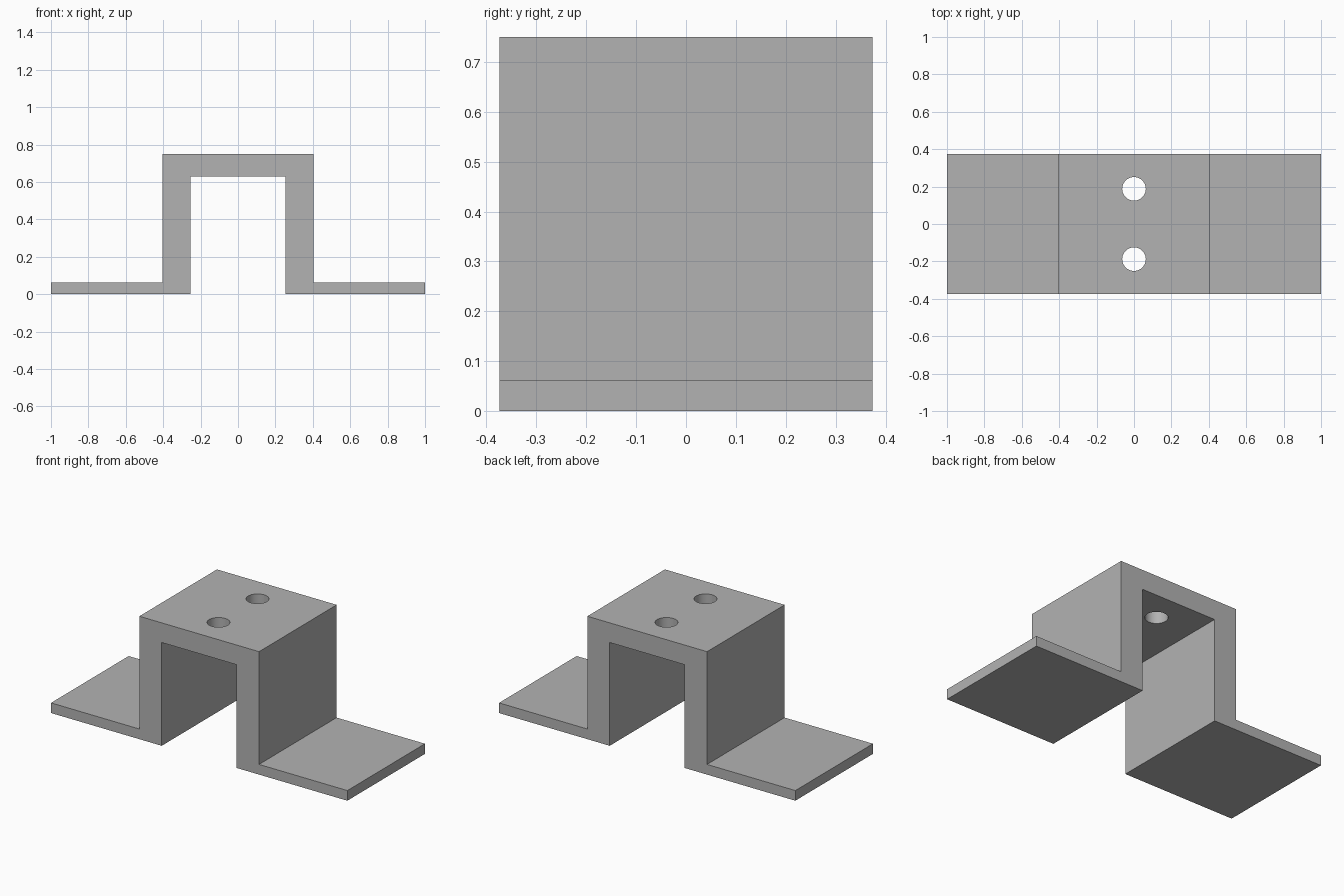
import bpy
import bmesh

if "Cube" in bpy.data.objects:
    bpy.data.objects.remove(bpy.data.objects["Cube"], do_unlink=True)

HALF_DEPTH = 0.374
HEIGHT = 0.75
OUTER, INNER = 0.404, 0.253
FLANGE, CEILING = 0.062, 0.63
HOLE_RADIUS, HOLE_Y = 0.063, 0.188

# Plain grey finish
grey = bpy.data.materials.new("grey")
grey.use_nodes = True
colour = (0.45, 0.45, 0.45, 1)
grey.diffuse_color = colour
grey.node_tree.nodes["Principled BSDF"].inputs["Base Color"].default_value = colour

# Bracket: mirrored hat-shaped profile, extruded front to back
half = [(INNER, CEILING), (INNER, 0), (1, 0), (1, FLANGE), (OUTER, FLANGE), (OUTER, HEIGHT)]
profile = half + [(-x, z) for x, z in reversed(half)]
bm = bmesh.new()
face = bm.faces.new([bm.verts.new((x, -HALF_DEPTH, z)) for x, z in profile])
extruded = bmesh.ops.extrude_face_region(bm, geom=[face])["geom"]
moved = [v for v in extruded if isinstance(v, bmesh.types.BMVert)]
bmesh.ops.translate(bm, verts=moved, vec=(0, 2 * HALF_DEPTH, 0))
bmesh.ops.recalc_face_normals(bm, faces=bm.faces)
mesh = bpy.data.meshes.new("bracket")
bm.to_mesh(mesh)
bm.free()
mesh.materials.append(grey)
bracket = bpy.data.objects.new("bracket", mesh)
bpy.context.collection.objects.link(bracket)

# Two bolt holes through the top plate
for y in (-HOLE_Y, HOLE_Y):
    bpy.ops.mesh.primitive_cylinder_add(
        vertices=48, radius=HOLE_RADIUS, depth=0.4, location=(0, y, HEIGHT - 0.06))
    cutter = bpy.context.object
    cutter.name = "hole_cutter"
    cutter.hide_render = True
    cutter.data.materials.append(grey)
    hole = bracket.modifiers.new("bolt_hole", 'BOOLEAN')
    hole.operation = 'DIFFERENCE'
    hole.solver = 'EXACT'
    hole.object = cutter
    bpy.ops.object.select_all(action='DESELECT')
    bracket.select_set(True)
    bpy.context.view_layer.objects.active = bracket
    bpy.ops.object.modifier_apply(modifier=hole.name)
    bpy.data.objects.remove(cutter, do_unlink=True)

bpy.ops.object.shade_smooth_by_angle()
